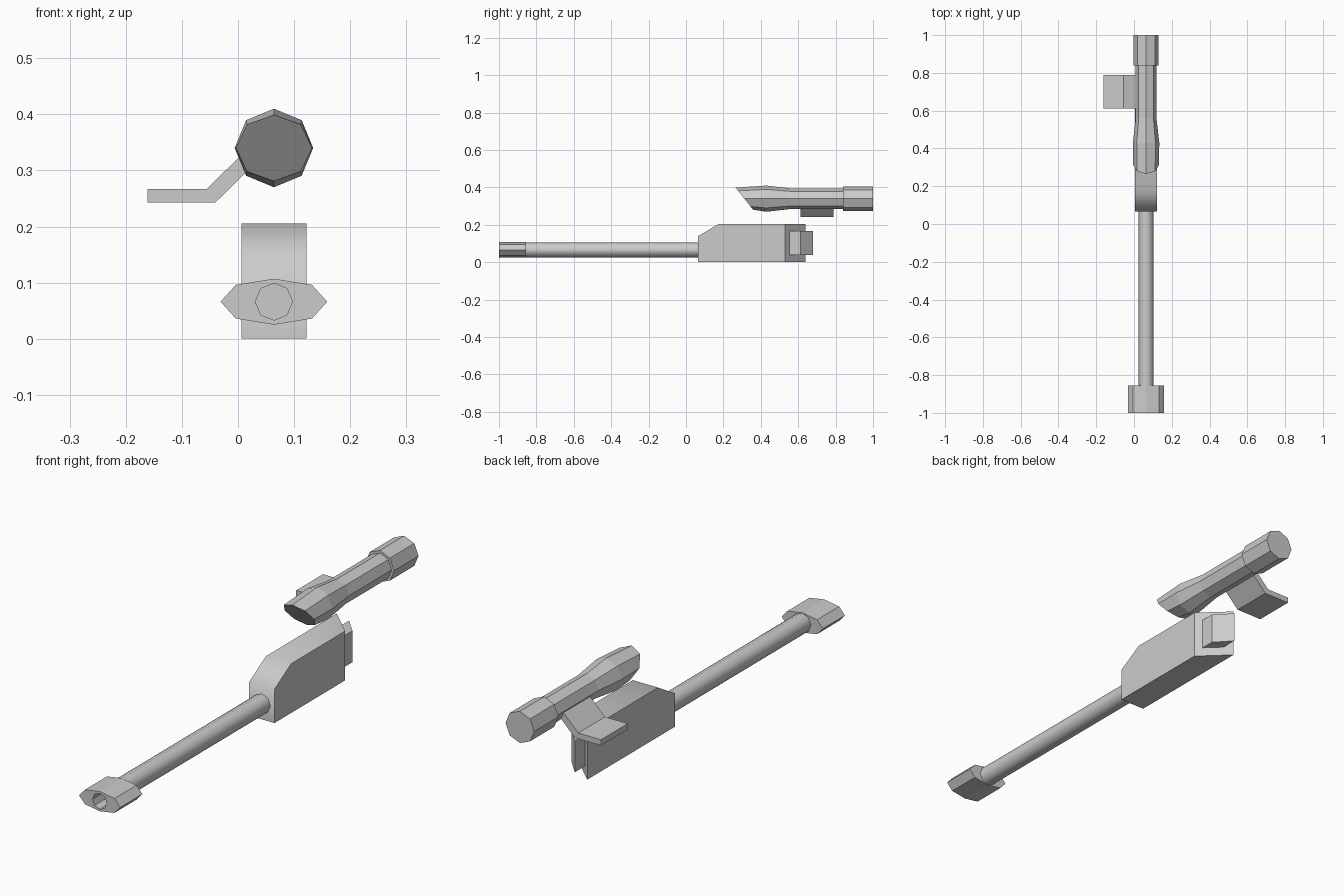
import bpy, bmesh, math

if "Cube" in bpy.data.objects:
    bpy.data.objects.remove(bpy.data.objects["Cube"])

CX = 0.064       # common centre line
BARREL_Z = 0.066
SCOPE_Z = 0.34


def finish(name, bm):
    bmesh.ops.recalc_face_normals(bm, faces=bm.faces[:])
    mesh = bpy.data.meshes.new(name)
    bm.to_mesh(mesh)
    bm.free()
    obj = bpy.data.objects.new(name, mesh)
    bpy.context.collection.objects.link(obj)
    return obj


def loft(name, rings):
    """Bridge equal-length rings of points and cap both ends."""
    bm = bmesh.new()
    loops = [[bm.verts.new(p) for p in ring] for ring in rings]
    n = len(loops[0])
    for a, b in zip(loops, loops[1:]):
        for i in range(n):
            j = (i + 1) % n
            bm.faces.new((a[i], a[j], b[j], b[i]))
    bm.faces.new(loops[0])
    bm.faces.new(loops[-1])
    return finish(name, bm)


def octagon(y, r, z):
    return [(CX + r * math.cos(i * math.pi / 4), y,
             z + r * math.sin(i * math.pi / 4)) for i in range(8)]


def smooth(obj, test):
    for p in obj.data.polygons:
        p.use_smooth = test(p.normal)


# Receiver: side profile with a sloped top front and a back cut at an angle
profile = [(0.065, 0), (0.065, 0.14), (0.175, 0.205), (0.64, 0.205), (0.64, 0)]
receiver = loft("receiver", [
    [(0.006, y, z) for y, z in profile],
    [(0.122, min(y, 0.53), z) for y, z in profile]])
smooth(receiver, lambda n: abs(n.x) < 0.1 and n.z > -0.5)

# Rear block standing on the angled back face
plan = [(0.035, 0.60), (0.098, 0.54), (0.098, 0.612), (0.035, 0.68)]
loft("rear_block", [[(x, y, z) for x, y in plan] for z in (0.038, 0.168)])

# Barrel
barrel = loft("barrel", [octagon(y, 0.04, BARREL_Z) for y in (-0.86, 0.07)])
smooth(barrel, lambda n: abs(n.y) < 0.5)

# Muzzle with a blind octagonal bore
half = [(0.095, 0), (0.068, 0.03), (0, 0.041), (-0.068, 0.03)]
outline = half + [(-x, -z) for x, z in half]
loft("muzzle", [
    [(CX + x, -0.855, BARREL_Z + z) for x, z in outline],
    [(CX + x, -1.0, BARREL_Z + z) for x, z in outline],
    octagon(-1.0, 0.033, BARREL_Z),
    octagon(-0.90, 0.033, BARREL_Z)])

# Sight tube: slanted front opening, flared bell, narrow tube
slant = []
for i in range(8):
    a = i * math.pi / 4
    z = 0.059 * math.sin(a)
    slant.append((CX + 0.068 * math.cos(a), 0.312 - 0.79 * z, SCOPE_Z + z))
loft("sight_tube", [
    slant,
    octagon(0.43, 0.07, SCOPE_Z),
    octagon(0.56, 0.055, SCOPE_Z),
    octagon(0.85, 0.055, SCOPE_Z)])

# Eyepiece
loft("sight_eyepiece", [octagon(y, 0.066, SCOPE_Z) for y in (0.84, 1.0)])

# Bent side bracket
bracket = [(-0.161, 0.243), (-0.04, 0.243), (0.04, 0.322),
           (0.025, 0.346), (-0.056, 0.267), (-0.161, 0.267)]
loft("sight_bracket", [[(x, y, z) for x, z in bracket] for y in (0.612, 0.788)])
